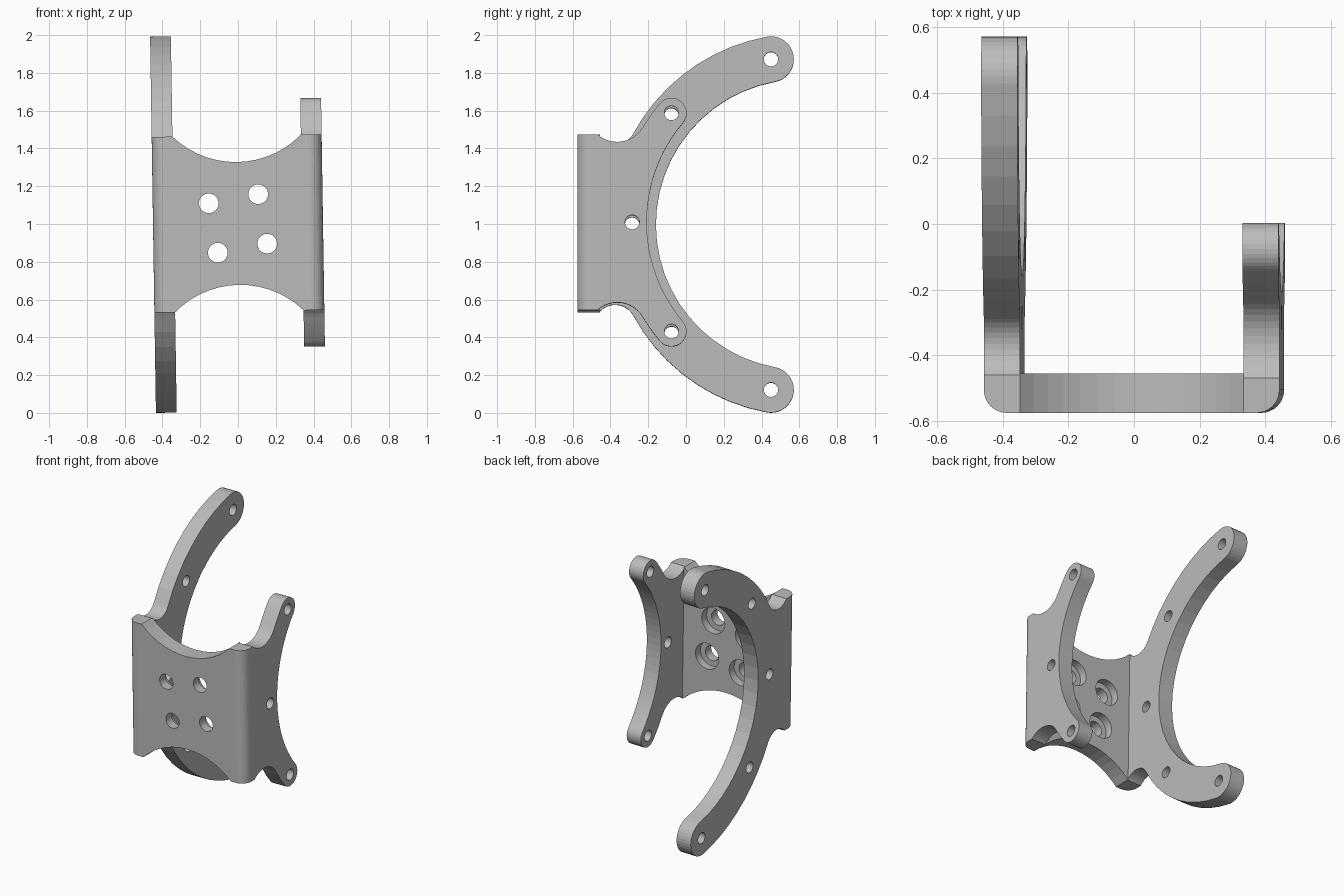
import bpy, bmesh
from math import atan2, asin, cos, sin, sqrt, hypot, pi, radians
from mathutils import Matrix

if "Cube" in bpy.data.objects:
    bpy.data.objects.remove(bpy.data.objects["Cube"], do_unlink=True)

W, T = 0.45, 0.11            # half width, side wall thickness
FRONT, BACK = -0.575, -0.455  # front wall depth range
H = 0.465                    # half height of the body
CY = 0.609                   # centre of the arm arcs
MID_Z, TILT = 1.007, 0.0155

metal = bpy.data.materials.new("light_grey")
metal.use_nodes = True
grey = (0.5, 0.5, 0.5, 1)
metal.diffuse_color = grey
metal.node_tree.nodes["Principled BSDF"].inputs["Base Color"].default_value = grey


def arc(u, v, r, a0, a1, n):
    steps = [a0 + (a1 - a0) * i / n for i in range(n + 1)]
    return [(u + r * cos(a), v + r * sin(a)) for a in steps]


def finish(name, bm):
    bmesh.ops.recalc_face_normals(bm, faces=bm.faces)
    mesh = bpy.data.meshes.new(name)
    bm.to_mesh(mesh)
    bm.free()
    mesh.materials.append(metal)
    ob = bpy.data.objects.new(name, mesh)
    bpy.context.collection.objects.link(ob)
    return ob


def prism(points, place, lo, hi):
    """Extrude a 2D outline between lo and hi; place maps (u, v, w) to 3D."""
    bm = bmesh.new()
    face = bm.faces.new([bm.verts.new(place(u, v, lo)) for u, v in points])
    ext = bmesh.ops.extrude_face_region(bm, geom=[face])
    shift = [b - a for a, b in zip(place(0, 0, lo), place(0, 0, hi))]
    bmesh.ops.translate(bm, vec=shift,
                        verts=[g for g in ext["geom"] if isinstance(g, bmesh.types.BMVert)])
    return bm


def side_wall(name, sign, hole, cap, fillet_r, fillet_z):
    """Body flank, fillet and curved arm, mirrored top to bottom."""
    hy, hz = hole
    dist = hypot(hy - CY, hz)
    outer, inner = dist + cap, dist - cap
    fy = CY - sqrt((outer + fillet_r) ** 2 - fillet_z ** 2)
    tip = atan2(hz, hy - CY)
    root = atan2(fillet_z, fy - CY)
    half = [(FRONT, H)]
    half += arc(fy, fillet_z, fillet_r, -pi + asin((fillet_z - H) / fillet_r), root - pi, 12)
    half += arc(CY, 0, outer, root, tip, 9)[1:]
    half += arc(hy, hz, cap, tip, tip - pi, 18)[1:]
    half += arc(CY, 0, inner, tip, pi, 12)[1:]
    outline = half + [(y, -z) for y, z in reversed(half[:-1])]
    bm = prism(outline, lambda u, v, w: (w, u, v), sign * (W - T), sign * W)
    # rounded outer front corner
    corner = [e for e in bm.edges
              if all(abs(v.co.x - sign * W) < 1e-4 and abs(v.co.y - FRONT) < 1e-4 for v in e.verts)]
    bmesh.ops.bevel(bm, geom=corner, offset=0.07, segments=8, profile=0.5, affect="EDGES")
    return finish(name, bm)


def cylinders(name, items):
    """Cutter made of cylinders: (centre, radius, length, axis)."""
    bm = bmesh.new()
    for centre, r, length, axis in items:
        turn = Matrix.Rotation(pi / 2, 4, "Y" if axis == "x" else "X")
        bmesh.ops.create_cone(bm, cap_ends=True, segments=32, radius1=r, radius2=r,
                              depth=length, matrix=Matrix.Translation(centre) @ turn)
    ob = finish(name, bm)
    ob.hide_render = True
    return ob


def combine(target, other, operation):
    mod = target.modifiers.new(operation.lower(), "BOOLEAN")
    mod.operation, mod.solver, mod.object = operation, "EXACT", other
    bpy.context.view_layer.objects.active = target
    bpy.ops.object.modifier_apply(modifier=mod.name)
    bpy.data.objects.remove(other, do_unlink=True)


# Side walls with the long arm and the short arm
long_tip, short_tip = (0.45, 0.875), (-0.077, 0.578)
long_arm = side_wall("long_arm", -1, long_tip, 0.121, 0.11, 0.535)
short_arm = side_wall("short_arm", 1, short_tip, 0.08, 0.156, 0.581)

# Front wall with concave top and bottom
half_w, sag = W - T, 0.14
R = (half_w ** 2 + sag ** 2) / (2 * sag)
spread = asin(half_w / R)
top = arc(0, H - sag + R, R, -pi / 2 - spread, -pi / 2 + spread, 14)
bracket = finish("bracket", prism(top + [(x, -z) for x, z in reversed(top)],
                                  lambda u, v, w: (u, w, v), FRONT, BACK))
combine(bracket, long_arm, "UNION")
combine(bracket, short_arm, "UNION")

# Arm holes
holes = [((0, -0.285, 0), 0.038, 2, "x")]
for s in (1, -1):
    holes.append(((0, short_tip[0], s * short_tip[1]), 0.038, 2, "x"))
    holes.append(((-W, long_tip[0], s * long_tip[1]), 0.038, 0.5, "x"))

# Front holes on a turned square, with counterbores on the inside
bores = []
for k in range(4):
    a = radians(54.5 + 90 * k)
    x, z = 0.188 * cos(a), 0.188 * sin(a)
    holes.append(((x, FRONT, z), 0.052, 0.5, "y"))
    bores.append(((x, BACK, z), 0.09, 0.11, "y"))
combine(bracket, cylinders("hole_cutter", holes), "DIFFERENCE")
combine(bracket, cylinders("bore_cutter", bores), "DIFFERENCE")

# Slight lean, then stand on the ground
bracket.data.transform(Matrix.Translation((0, 0, MID_Z)) @ Matrix.Rotation(-TILT, 4, "Y"))
low = min(v.co.z for v in bracket.data.vertices)
bracket.data.transform(Matrix.Translation((0, 0, -low)))
